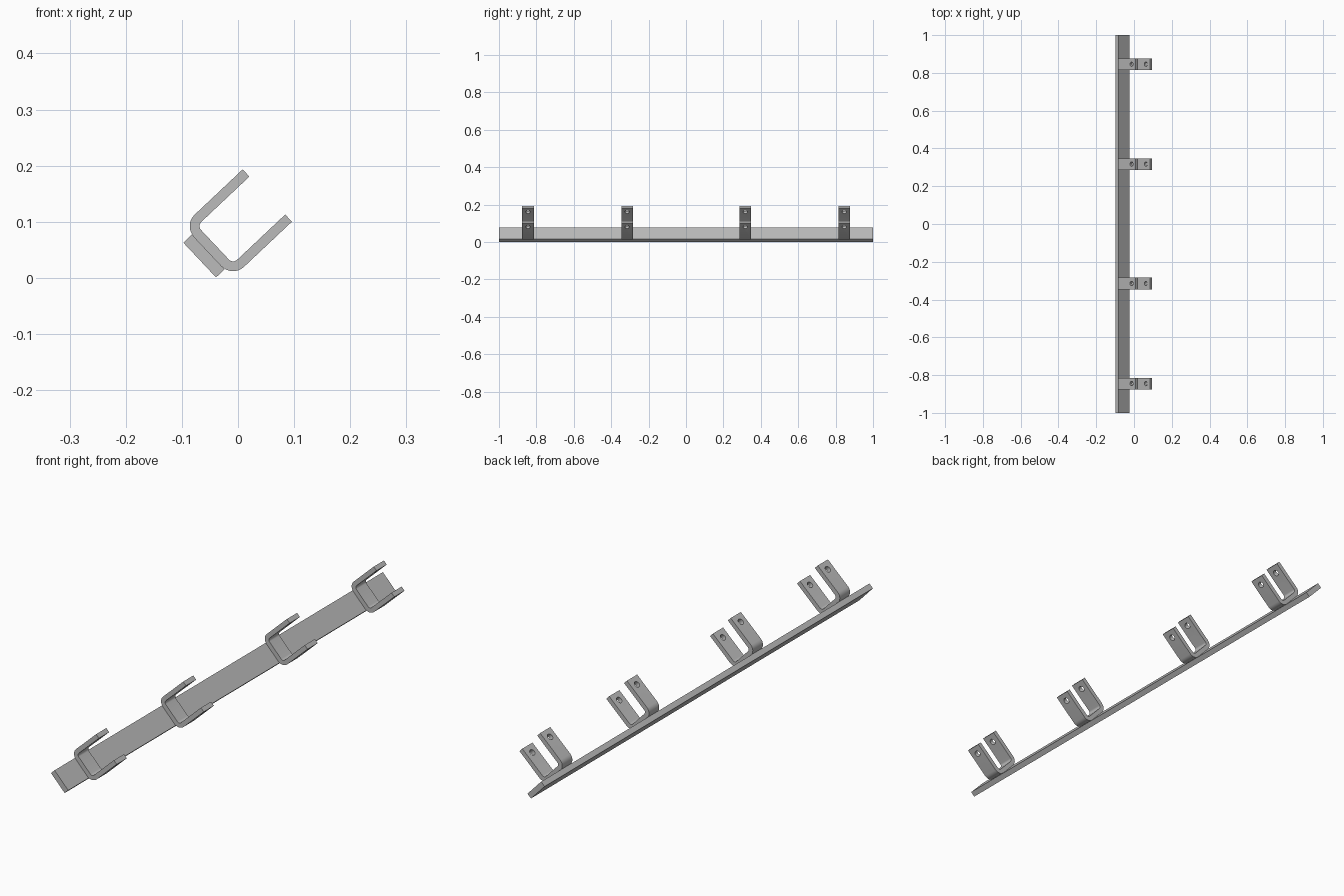
import bpy, bmesh
from math import radians, sin, cos, pi
from mathutils import Matrix, Vector

cube = bpy.data.objects.get("Cube")
if cube:
    bpy.data.objects.remove(cube)

TILT = radians(46.7)           # whole rail leans about its long axis
ORIGIN = Vector((-0.0537, 0, 0.0469))   # middle of the rail's mounting face
HALF, HEIGHT, THICK, WIDTH = 0.064, 0.1455, 0.0175, 0.062
BEND = 0.028                   # outer bend radius
HOLE_Z, HOLE_R = 0.116, 0.0115

steel = bpy.data.materials.new("grey steel")
steel.use_nodes = True
steel.diffuse_color = (0.5, 0.5, 0.5, 1)
steel.node_tree.nodes["Principled BSDF"].inputs["Base Color"].default_value = (0.5, 0.5, 0.5, 1)


def add_object(name, bm, y=0):
    bmesh.ops.recalc_face_normals(bm, faces=bm.faces)
    mesh = bpy.data.meshes.new(name)
    bm.to_mesh(mesh)
    bm.free()
    mesh.materials.append(steel)
    ob = bpy.data.objects.new(name, mesh)
    bpy.context.collection.objects.link(ob)
    ob.location = ORIGIN + Vector((0, y, 0))
    ob.rotation_euler.y = TILT
    return ob


def half_u(inset, steps=8):
    """Right half of the U outline, from the bend up to the tip."""
    r = BEND - inset
    arc = [(-pi / 2) + pi / 2 * i / steps for i in range(steps + 1)]
    pts = [(HALF - BEND + r * cos(a), BEND + r * sin(a)) for a in arc]
    return pts + [(HALF - inset, HEIGHT)]


def full_u(inset):
    right = half_u(inset)
    return [(-x, z) for x, z in reversed(right)] + right


# Flat mounting rail
bm = bmesh.new()
bmesh.ops.create_cube(bm, size=1, matrix=Matrix.Translation((0.001, 0, -0.0105))
                      @ Matrix.Diagonal((0.085, 2, 0.021, 1)))
add_object("mounting_rail", bm)

# Bent U clips, each with a bolt hole through both arms
for i, y in enumerate((-0.845, -0.315, 0.317, 0.846)):
    bm = bmesh.new()
    outline = full_u(0) + full_u(THICK)[::-1]
    face = bm.faces.new([bm.verts.new((x, -WIDTH / 2, z)) for x, z in outline])
    ext = bmesh.ops.extrude_face_region(bm, geom=[face])
    bmesh.ops.translate(bm, vec=(0, WIDTH, 0),
                        verts=[v for v in ext["geom"] if isinstance(v, bmesh.types.BMVert)])
    clip = add_object(f"u_clip_{i + 1}", bm, y)

    bm = bmesh.new()
    bmesh.ops.create_cone(bm, cap_ends=True, segments=24, radius1=HOLE_R, radius2=HOLE_R,
                          depth=0.2, matrix=Matrix.Translation((0, 0, HOLE_Z))
                          @ Matrix.Rotation(pi / 2, 4, 'Y'))
    cutter = add_object("hole_cutter", bm, y)
    cutter.hide_render = True

    mod = clip.modifiers.new("bolt_holes", 'BOOLEAN')
    mod.operation = 'DIFFERENCE'
    mod.solver = 'EXACT'
    mod.object = cutter
    bpy.ops.object.select_all(action='DESELECT')
    clip.select_set(True)
    bpy.context.view_layer.objects.active = clip
    bpy.ops.object.modifier_apply(modifier=mod.name)
    bpy.data.objects.remove(cutter)
    bpy.ops.object.shade_smooth_by_angle(angle=radians(30))
